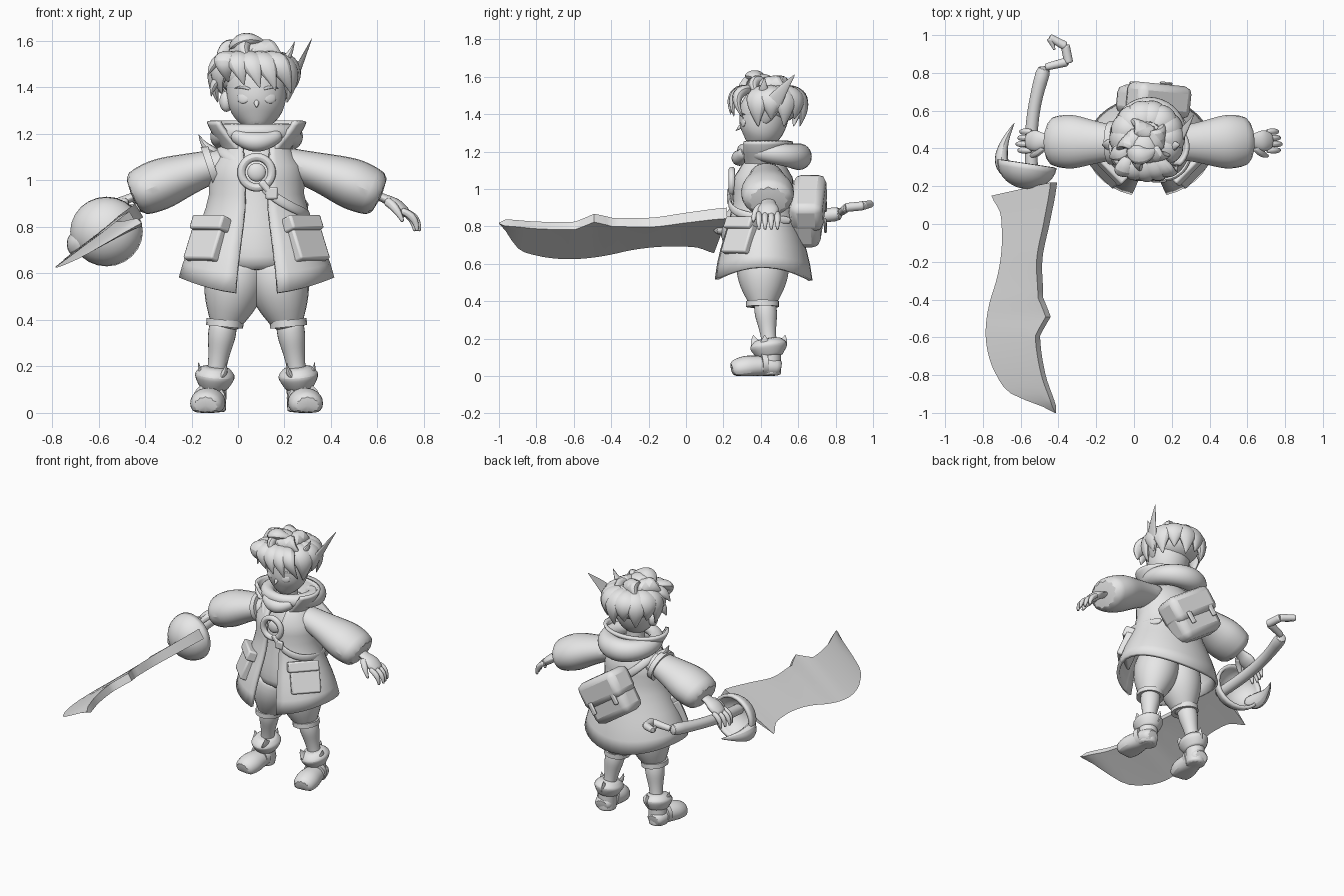
import bpy, bmesh, math
from mathutils import Vector, Matrix, Euler

if "Cube" in bpy.data.objects:
    bpy.data.objects.remove(bpy.data.objects["Cube"])

SHADE = 0.8
MID = 0.08      # centre line of the figure
ACROSS, DEEP, UP = Vector((1, 0, 0)), Vector((0, 1, 0)), Vector((0, 0, 1))
LEAF = (.45, .9, 1, .75, .4, .03)
made = []

grey = bpy.data.materials.new("plain grey")
grey.use_nodes = True
grey.diffuse_color = (SHADE, SHADE, SHADE, 1)
grey.node_tree.nodes["Principled BSDF"].inputs["Base Color"].default_value = grey.diffuse_color


def finish(name, bm, smooth=False, thickness=0, bevel=0):
    bmesh.ops.recalc_face_normals(bm, faces=bm.faces[:])
    mesh = bpy.data.meshes.new(name)
    bm.to_mesh(mesh)
    bm.free()
    mesh.materials.append(grey)
    part = bpy.data.objects.new(name, mesh)
    bpy.context.scene.collection.objects.link(part)
    if thickness:
        modifier = part.modifiers.new("thickness", 'SOLIDIFY')
        modifier.thickness, modifier.offset = thickness, 0
    if bevel:
        modifier = part.modifiers.new("bevel", 'BEVEL')
        modifier.width, modifier.segments = bevel, 2
    if smooth:
        modifier = part.modifiers.new("smooth", 'SUBSURF')
        modifier.levels = modifier.render_levels = 1
    made.append(part)


def along(values, t):
    """Smooth curve through evenly spaced values, read at t."""
    last = len(values) - 1
    i = min(int(t * last), last - 1)
    f = t * last - i
    a, b, c, d = values[max(i - 1, 0)], values[i], values[i + 1], values[min(i + 2, last)]
    return b + f / 2 * (c - a + f * (2 * a - 5 * b + 4 * c - d + f * (3 * (b - c) + d - a)))


def bend(points, t):
    """Point on the Bezier curve through the control points."""
    points = [Vector(p) for p in points]
    while len(points) > 1:
        points = [a.lerp(b, t) for a, b in zip(points, points[1:])]
    return points[0]


def skin(bm, rows, wrap):
    for a, b in zip(rows, rows[1:]):
        for k in range(len(a) if wrap else len(a) - 1):
            j = (k + 1) % len(a)
            bm.faces.new((a[k], a[j], b[j], b[k]))


def tube(name, path, radii, flat=1.0, ref=ACROSS, sides=12, steps=8, smooth=True, floor=None):
    """Oval tube on control points, or a ring when path is a function."""
    ring = callable(path)
    spot = path if ring else lambda t: bend(path, t)
    bm, rows = bmesh.new(), []
    for i in range(steps if ring else steps + 1):
        t = i / steps
        way = (spot(t + .01) - spot(t - .01)).normalized()
        u = (ref - way * ref.dot(way)).normalized()
        v = way.cross(u)
        row = []
        for k in range(sides):
            a = math.tau * k / sides
            p = spot(t) + (u * math.cos(a) + v * (flat * math.sin(a))) * along(radii, t)
            if floor is not None:
                p.z = max(p.z, floor)
            row.append(bm.verts.new(p))
        rows.append(row)
    if ring:
        rows.append(rows[0])
    else:
        bm.faces.new(rows[0])
        bm.faces.new(rows[-1])
    skin(bm, rows, True)
    finish(name, bm, smooth)


def band(name, path, radius, flat=1.0, ref=ACROSS):
    tube(name, path, (radius, radius), flat, ref, sides=20, steps=1, smooth=False)


def lock(name, path, width, flat=0.6, ref=ACROSS):
    tube(name, path, [width * k for k in LEAF], flat, ref, sides=8, steps=6)


def pair(build, name, path, *rest, **more):
    """Build a part on both sides; x counts out from the centre line."""
    for s, side in ((-1, "right_"), (1, "left_")):
        build(side + name, [(MID + s * x, y, z) for x, y, z in path], *rest, **more)


def shell(name, low, high, radii, gaps, depth, dip=0.0, sides=32):
    """Cloth wrapped round the body and open at the front."""
    bm, rows, steps = bmesh.new(), [], 10
    for i in range(steps + 1):
        t = i / steps
        r = along(radii, t)
        gap = math.asin(along(gaps, t) / r)
        row = []
        for k in range(sides + 1):
            a = gap + (math.tau - 2 * gap) * k / sides
            drop = dip * math.cos(a) ** 2 * (1 - t) ** 4
            row.append(bm.verts.new((MID + r * math.sin(a), .41 - depth * r * math.cos(a), low + (high - low) * t - drop)))
        rows.append(row)
    skin(bm, rows, False)
    finish(name, bm, thickness=.02)


def place(bm, spot, size, turn):
    bmesh.ops.transform(bm, verts=bm.verts[:], matrix=Matrix.LocRotScale(Vector(spot), Euler(turn), Vector(size)))


def ball(name, spot, size, turn=(0, 0, 0), cut=None):
    """Ellipsoid, or an open bowl when its base is cut away."""
    bm = bmesh.new()
    bmesh.ops.create_uvsphere(bm, u_segments=24, v_segments=14, radius=1)
    if cut is not None:
        bmesh.ops.delete(bm, geom=[v for v in bm.verts if v.co.z < cut], context='VERTS')
    place(bm, spot, size, turn)
    finish(name, bm, thickness=0 if cut is None else .02)


def box(name, spot, size, turn=(0, 0, 0), bevel=.01):
    bm = bmesh.new()
    bmesh.ops.create_cube(bm, size=1)
    place(bm, spot, size, turn)
    finish(name, bm, bevel=bevel)


def circle(centre, across, up, radius):
    """Path function for a ring starting on the up side."""
    centre, across, up = Vector(centre), Vector(across), Vector(up)
    return lambda t: centre + (across * math.sin(math.tau * t) + up * math.cos(math.tau * t)) * radius


# Coat, tunic, collar and hood
shell("coat", .58, 1.18, (.325, .285, .23, .195, .19, .1), (.09, .07, .05, .05, .06), .79, dip=.07)
shell("standing_collar", 1.1, 1.255, (.12, .205), (.05, .16), .75)
tube("tunic", [(MID, .41, .6), (MID, .41, 1.18)], (.19, .19, .17, .15, .14, .07), .85)
tube("hood", circle((MID, .455, 1.19), ACROSS, (0, -1, .12), .15), (.035, .055, .075, .055, .035), ref=UP, steps=20)
tube("scarf_knot", [(-.02, .32, 1.2), (MID, .25, 1.13), (.18, .32, 1.2)], (.03, .045, .03), ref=UP)

# Pockets on the front corners of the coat
for s, side in ((-1, "right_"), (1, "left_")):
    turn = (-.4, 0, s * .8)
    box(side + "pocket", (MID + s * .212, .29, .725), (.18, .07, .16), turn)
    box(side + "pocket_flap", (MID + s * .192, .297, .81), (.19, .08, .065), turn)

# Brooch, pendant and bag straps
tube("brooch_ring", circle((MID, .245, 1.035), ACROSS, UP, .066), (.02, .02), ref=DEEP, sides=8, steps=24)
ball("brooch_stone", (MID, .265, 1.035), (.04, .02, .04))
box("pendant_stem", (.12, .23, .97), (.03, .02, .07), (0, -.7, 0))
box("pendant_head", (.145, .23, .945), (.055, .02, .055))
tube("front_strap", [(.1, .25, .98), (.2, .18, .86), (.4, .32, .85), (.25, .57, .83)], (.022, .022), .5, UP)
tube("back_strap", [(.06, .57, .98), (-.1, .6, 1.1), (-.14, .4, 1.2), (0, .28, 1.07)], (.025, .025), .5, ACROSS + UP)

# Bag slung across the back
tilt = (0, .6, -.1)
box("bag", (.1, .645, .875), (.32, .16, .28), tilt, .045)
box("bag_flap", (.13, .655, .925), (.335, .175, .17), tilt, .04)
for x in (-.08, .08):
    box("bag_buckle", (.09 + x, .745, .86 - x * .7), (.035, .015, .08), tilt)

# Arms and hands
pair(tube, "sleeve", [(.1, .43, 1.08), (.3, .43, 1.04), (.54, .44, .93)], (.09, .1, .125, .152, .13), .77, DEEP)
pair(tube, "palm", [(.5, .44, .94), (.58, .44, .92), (.65, .44, .85)], (.04, .04, .06, .045), .5, DEEP)
for k in range(4):
    y, tip = .39 + k * .033, .7 - .01 * abs(k - 1)
    pair(tube, "finger", [(.62, y, .87), (tip, y, .85), (tip, y, .78)], (.016, .018, .008), ref=DEEP, sides=8)
pair(tube, "thumb", [(.56, .41, .91), (.6, .36, .89), (.63, .36, .82)], (.022, .02, .008), ref=DEEP, sides=8)

# Legs and boots
pair(tube, "trouser", [(.07, .41, .66), (.14, .41, .36)], (.13, .14, .13, .1, .06), 1.05)
pair(band, "knee_cuff", [(.135, .41, .4), (.138, .41, .37)], .08, 1.1)
pair(tube, "calf", [(.14, .42, .4), (.18, .45, .13)], (.06, .063, .05, .042, .045))
pair(tube, "boot_cuff", [(.185, .45, .1), (.176, .435, .2)], (.06, .08, .09, .06), 1.15)
for x, y in ((.16, .53), (.13, .36), (.25, .42)):
    pair(lock, "cuff_point", [(.18, .44, .14), (x, y, .15), (x, y, .22)], .045, .4, DEEP)
pair(tube, "boot_ankle", [(.19, .45, 0), (.185, .45, .14)], (.06, .06), floor=0)
pair(tube, "boot_foot", [(.19, .51, .04), (.2, .4, .07), (.22, .24, .025)], (.05, .065, .065, .075, .08, .06), .85, floor=0)
pair(band, "boot_strap", [(.198, .43, .065), (.204, .4, .063)], .07, .9)

# Band and leaf tab on the right shoulder
band("shoulder_band", [(-.1, .43, 1.06), (-.13, .43, 1.05)], .115, .85, DEEP)
lock("shoulder_tab", [(-.08, .42, 1.12), (-.14, .42, 1.12), (-.17, .42, 1.2)], .04, ref=DEEP)

# Head, face and ears
tube("head", [(MID, .35, 1.22), (MID, .43, 1.33), (MID, .43, 1.54)], (.025, .095, .125, .135, .135, .08), sides=16)
tube("neck", [(MID, .42, 1.1), (MID, .42, 1.28)], (.06, .06))
lock("nose", [(MID, .32, 1.36), (MID, .29, 1.33), (MID, .265, 1.31)], .014, 1)
pair(lock, "brow", [(.025, .29, 1.39), (.06, .29, 1.41), (.1, .32, 1.395)], .008, ref=UP)
for s, side in ((-1, "right_"), (1, "left_")):
    ball(side + "eye", (MID + s * .058, .306, 1.355), (.028, .008, .024), (-.1, 0, s * .4))
ball("right_ear", (-.05, .42, 1.34), (.03, .03, .045))
lock("left_long_ear", [(.2, .41, 1.35), (.255, .46, 1.47), (.32, .585, 1.615)], .052, .3, DEEP - UP / 2)

# Hair: cap, hanging back locks, swept crown and fringe
ball("hair_cap", (.07, .46, 1.455), (.155, .155, .11))
for k in range(10):
    a = math.radians(64 + 26 * k)
    out = Vector((math.sin(a), -math.cos(a), 0))
    root = Vector((.07, .455, 1.54))
    lock("hanging_lock", [root + out * .07, root + out * .22 - UP * .05, root + out * .155 - UP * (.21 - .04 * (k % 2))],
         .08, ref=UP.cross(out))
for k in range(5):
    a = math.tau * k / 5
    ray = [Vector((math.sin(a + twist), -math.cos(a + twist), 0)) for twist in (0, .5, 1.3)]
    root = Vector((.055, .425, 1.565))
    lock("crown_lock", [root + ray[0] * .02, root + ray[1] * .11 + UP * .02, root + ray[2] * .16 - UP * .07],
         .075, .6, UP.cross(ray[0]))
for k in range(5):
    f = k / 4
    x = .27 * f - .05
    lock("fringe_lock", [(x / 2, .36, 1.54), (x - .03, .21, 1.53), (x + .01, .24 + .07 * (2 * f - 1) ** 2, 1.42 - .05 * f)], .06)
ball("hair_bun", (.05, .405, 1.56), (.08, .08, .055))
lock("bun_swirl", [(-.03, .4, 1.57), (.04, .32, 1.64), (.135, .41, 1.58)], .06, ref=DEEP)
lock("side_flick", [(-.02, .4, 1.53), (-.11, .37, 1.53), (-.13, .35, 1.45)], .05, ref=DEEP)
lock("lower_flick", [(-.03, .4, 1.46), (-.12, .39, 1.43), (-.115, .37, 1.36)], .045, ref=DEEP)
lock("upper_tuft", [(.15, .42, 1.49), (.21, .41, 1.49), (.245, .42, 1.6)], .04, ref=DEEP)

# Blade: outlines of cutting edge and spine from grip to tip, with a notch
edge_line = (-.755, -.71, -.7, -.7, -.71, -.73, -.76, -.78, -.785, -.77, -.73, -.65, -.42)
spine_line = (-.425, -.46, -.5, -.495, -.51, -.48, -.415)
face_up = Vector((-.515, 0, .857))
bm, rows, steps = bmesh.new(), [], 36
for i in range(steps + 1):
    t = i / steps
    notch = .05 * max(0, 1 - abs(12 * t - 7))
    xs = along(edge_line, t), along(spine_line, t) + notch
    edge, spine = (Vector((x, .22 - 1.22 * t, .64 + (x + .78) * .65 - .06 * t ** 4)) for x in xs)
    edge.y -= .07 * (1 - t) ** 3
    thick = face_up * (.003 if i == steps else .034 - .014 * t)
    ridge = edge.lerp(spine, .75)
    rows.append([bm.verts.new(p) for p in (edge, ridge + thick * .7, spine + thick, spine - thick, ridge - thick * .7)])
skin(bm, rows, True)
bm.faces.new(rows[0])
bm.faces.new(rows[-1])
finish("blade", bm)

# Bowl guard, horn, grip and hooked pommel
ball("bowl_guard", (-.565, .32, .78), (.148, .14, .125), (math.pi / 2, 0, -.15), cut=0)
lock("guard_horn", [(-.66, .25, .74), (-.76, .34, .71), (-.63, .54, .74)], .06, .7, UP)
tube("grip", [(-.53, .14, .78), (-.56, .45, .82), (-.55, .6, .84), (-.47, .84, .87)], (.035, .035, .035, .035, .042))
tube("hook_base", [(-.47, .83, .875), (-.35, .86, .9)], (.02, .025), ref=UP)
tube("hook_side", [(-.345, .85, .9), (-.365, .95, .91)], (.025, .025), ref=UP)
tube("hook_top", [(-.36, .94, .91), (-.45, .99, .92)], (.025, .02), ref=UP)
tube("hook_tip", [(-.445, .985, .92), (-.42, .92, .915)], (.02, .006), ref=UP)

# Smooth shading with sharp edges kept
bpy.ops.object.select_all(action='DESELECT')
for part in made:
    part.select_set(True)
bpy.context.view_layer.objects.active = made[0]
bpy.ops.object.shade_smooth_by_angle(angle=math.radians(38))
